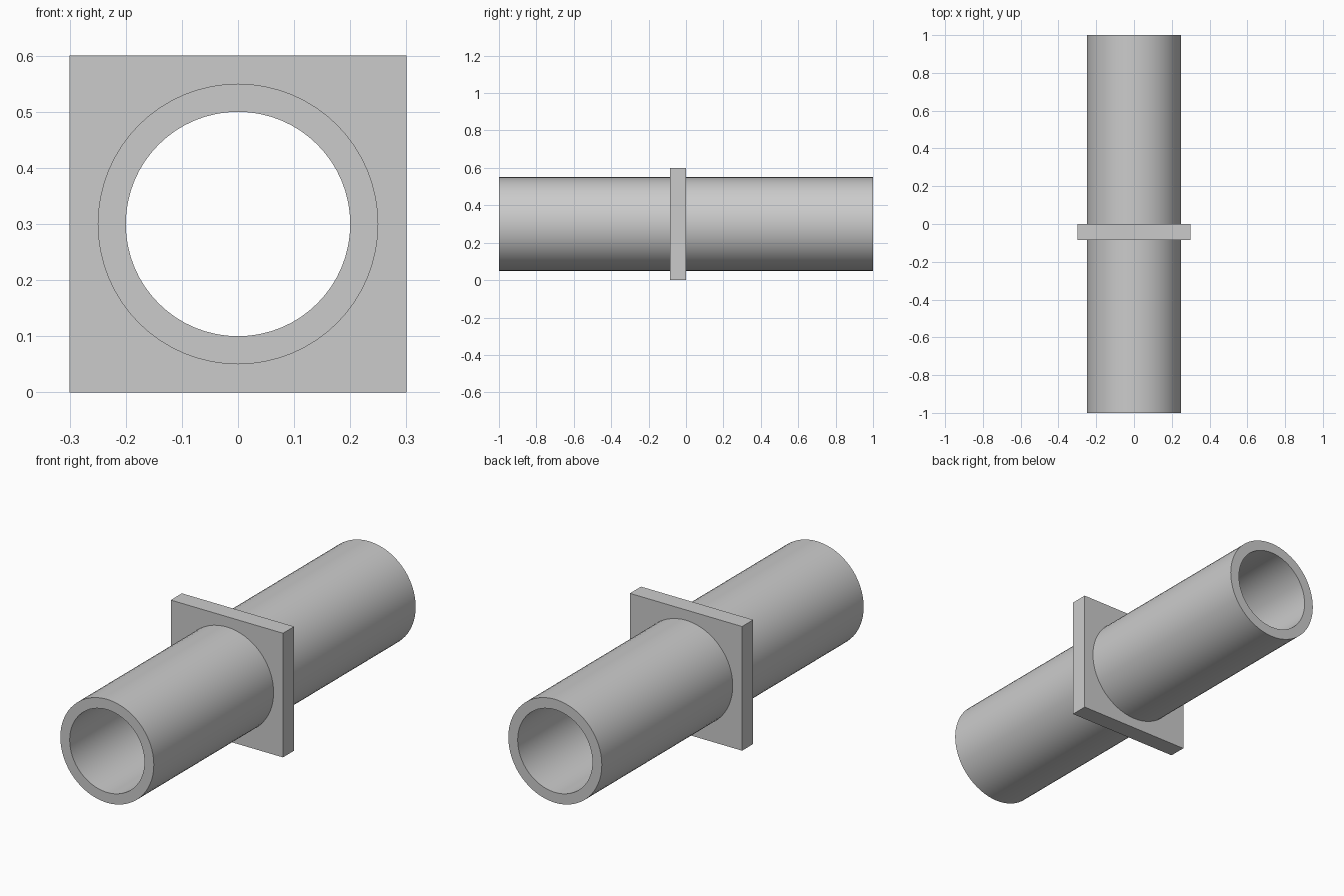
import bpy, bmesh, math

cube = bpy.data.objects.get("Cube")
if cube:
    bpy.data.objects.remove(cube, do_unlink=True)

OUTER, INNER, AXIS_Z = 0.25, 0.20, 0.30
PLATE_HALF, PLATE_FRONT, PLATE_BACK = 0.30, -0.085, 0.0
SEGMENTS = 64

grey = bpy.data.materials.new("plain grey")
grey.use_nodes = True
grey.diffuse_color = (0.6, 0.6, 0.6, 1)
grey.node_tree.nodes["Principled BSDF"].inputs["Base Color"].default_value = (0.6, 0.6, 0.6, 1)


def circle(radius, y):
    """Points of a circle around the pipe axis."""
    steps = [2 * math.pi * i / SEGMENTS for i in range(SEGMENTS)]
    return [(radius * math.cos(a), y, AXIS_Z + radius * math.sin(a)) for a in steps]


def square(half, y):
    """Points on a square outline, one for each point of the circle."""
    points = []
    for x, _, z in circle(1, y):
        z -= AXIS_Z
        s = half / max(abs(x), abs(z))
        points.append((x * s, y, AXIS_Z + z * s))
    return points


def ring_solid(name, loops):
    """Closed ring made by joining each loop to the next, and the last to the first."""
    bm = bmesh.new()
    rings = [[bm.verts.new(p) for p in loop] for loop in loops]
    for k, a in enumerate(rings):
        b = rings[(k + 1) % len(rings)]
        for i in range(SEGMENTS):
            j = (i + 1) % SEGMENTS
            bm.faces.new((a[i], a[j], b[j], b[i]))
    bmesh.ops.recalc_face_normals(bm, faces=bm.faces)
    mesh = bpy.data.meshes.new(name)
    bm.to_mesh(mesh)
    bm.free()
    mesh.materials.append(grey)
    obj = bpy.data.objects.new(name, mesh)
    bpy.context.collection.objects.link(obj)
    bpy.ops.object.select_all(action="DESELECT")
    obj.select_set(True)
    bpy.context.view_layer.objects.active = obj
    bpy.ops.object.shade_smooth_by_angle(angle=math.radians(30))
    return obj


# Hollow pipe running front to back
ring_solid("pipe", [circle(OUTER, -1), circle(OUTER, 1), circle(INNER, 1), circle(INNER, -1)])

# Square flange plate fitted around the pipe
ring_solid("flange_plate", [
    square(PLATE_HALF, PLATE_FRONT), square(PLATE_HALF, PLATE_BACK),
    circle(OUTER, PLATE_BACK), circle(OUTER, PLATE_FRONT)])
